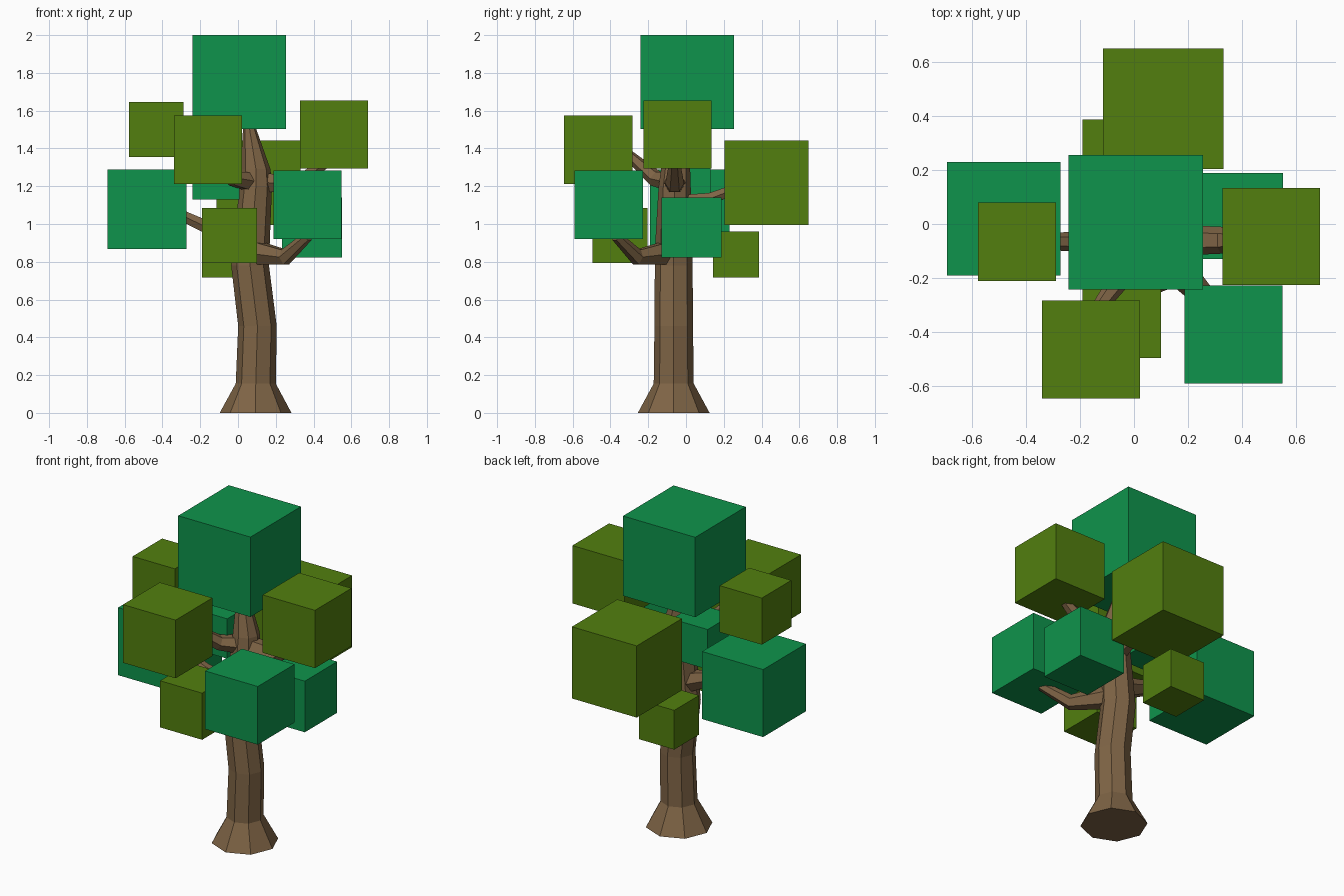
import bpy, bmesh, math
from mathutils import Vector

cube = bpy.data.objects.get("Cube")
if cube:
    bpy.data.objects.remove(cube, do_unlink=True)


def material(name, rgb):
    m = bpy.data.materials.new(name)
    m.use_nodes = True
    m.diffuse_color = (*rgb, 1)
    m.node_tree.nodes["Principled BSDF"].inputs["Base Color"].default_value = (*rgb, 1)
    return m


bark = material("bark brown", (0.21, 0.127, 0.06))
green = material("leaf green", (0.0045, 0.296, 0.072))
olive = material("leaf olive", (0.084, 0.212, 0.0045))


def finish(name, bm, mat):
    bmesh.ops.recalc_face_normals(bm, faces=bm.faces)
    mesh = bpy.data.meshes.new(name)
    bm.to_mesh(mesh)
    bm.free()
    mesh.materials.append(mat)
    bpy.context.collection.objects.link(bpy.data.objects.new(name, mesh))


def tube(name, path, sides, level=False):
    """Faceted limb through (x, y, z, radius) points."""
    bm = bmesh.new()
    points = [Vector(p[:3]) for p in path]
    rings = []
    for i, (p, row) in enumerate(zip(points, path)):
        along = points[min(i + 1, len(points) - 1)] - points[max(i - 1, 0)]
        if level:
            side, up = Vector((1, 0, 0)), Vector((0, 1, 0))
        else:
            side = along.cross(Vector((0, 0, 1))).normalized()
            up = side.cross(along).normalized()
        angles = [math.tau * k / sides for k in range(sides)]
        rings.append([bm.verts.new(p + row[3] * (side * math.cos(a) + up * math.sin(a)))
                      for a in angles])
    for low, high in zip(rings, rings[1:]):
        for k in range(sides):
            n = (k + 1) % sides
            bm.faces.new((low[k], low[n], high[n], high[k]))
    bm.faces.new(rings[0])
    bm.faces.new(rings[-1])
    finish(name, bm, bark)


def leaf_block(name, corner, size, mat):
    """Cube of leaves from its lowest corner and edge length."""
    bm = bmesh.new()
    bmesh.ops.create_cube(bm, size=size)
    bmesh.ops.translate(bm, verts=bm.verts, vec=Vector(corner) + Vector((size,) * 3) / 2)
    finish(name, bm, mat)


# Trunk with a flared foot
tube("trunk", [(0.093, -0.065, 0, 0.19), (0.094, -0.065, 0.155, 0.106),
               (0.103, -0.065, 0.46, 0.102), (0.064, -0.065, 0.78, 0.1),
               (0.075, -0.065, 0.95, 0.095), (0.095, -0.06, 1.2, 0.085),
               (0.095, -0.055, 1.29, 0.077), (0.057, -0.04, 1.53, 0.03)], 8, True)

# Branches
tube("front_left_branch", [(0.07, -0.07, 0.85, 0.075), (0.25, -0.26, 0.825, 0.045),
                           (0.37, -0.37, 0.935, 0.028)], 6)
tube("right_branch", [(0.06, -0.065, 0.9, 0.07), (-0.19, -0.065, 0.995, 0.038),
                      (-0.35, -0.065, 1.07, 0.03)], 6)
tube("front_right_branch", [(0.09, -0.06, 1.22, 0.06), (-0.02, -0.16, 1.24, 0.045),
                            (-0.13, -0.31, 1.37, 0.028)], 6)
tube("back_branch", [(0.09, -0.06, 1.1, 0.06), (0.1, 0.13, 1.135, 0.035),
                     (0.1, 0.3, 1.2, 0.028)], 6)
tube("left_branch", [(0.09, -0.06, 1.22, 0.06), (0.32, -0.06, 1.215, 0.05),
                     (0.46, -0.06, 1.32, 0.03)], 6)

# Leaf blocks
leaf_block("crown_leaves", (-0.242, -0.242, 1.503), 0.497, green)
leaf_block("right_leaves", (-0.692, -0.19, 0.868), 0.42, green)
leaf_block("front_left_leaves", (0.187, -0.59, 0.92), 0.362, green)
leaf_block("left_low_leaves", (0.233, -0.13, 0.822), 0.318, green)
leaf_block("inner_leaves", (-0.24, -0.118, 1.13), 0.248, green)
leaf_block("left_high_leaves", (0.328, -0.226, 1.294), 0.36, olive)
leaf_block("right_high_leaves", (-0.578, -0.21, 1.355), 0.29, olive)
leaf_block("front_right_leaves", (-0.34, -0.645, 1.213), 0.362, olive)
leaf_block("front_low_leaves", (-0.19, -0.495, 0.794), 0.29, olive)
leaf_block("back_leaves", (-0.115, 0.203, 0.995), 0.446, olive)
leaf_block("back_low_leaves", (-0.19, 0.143, 0.716), 0.244, olive)
